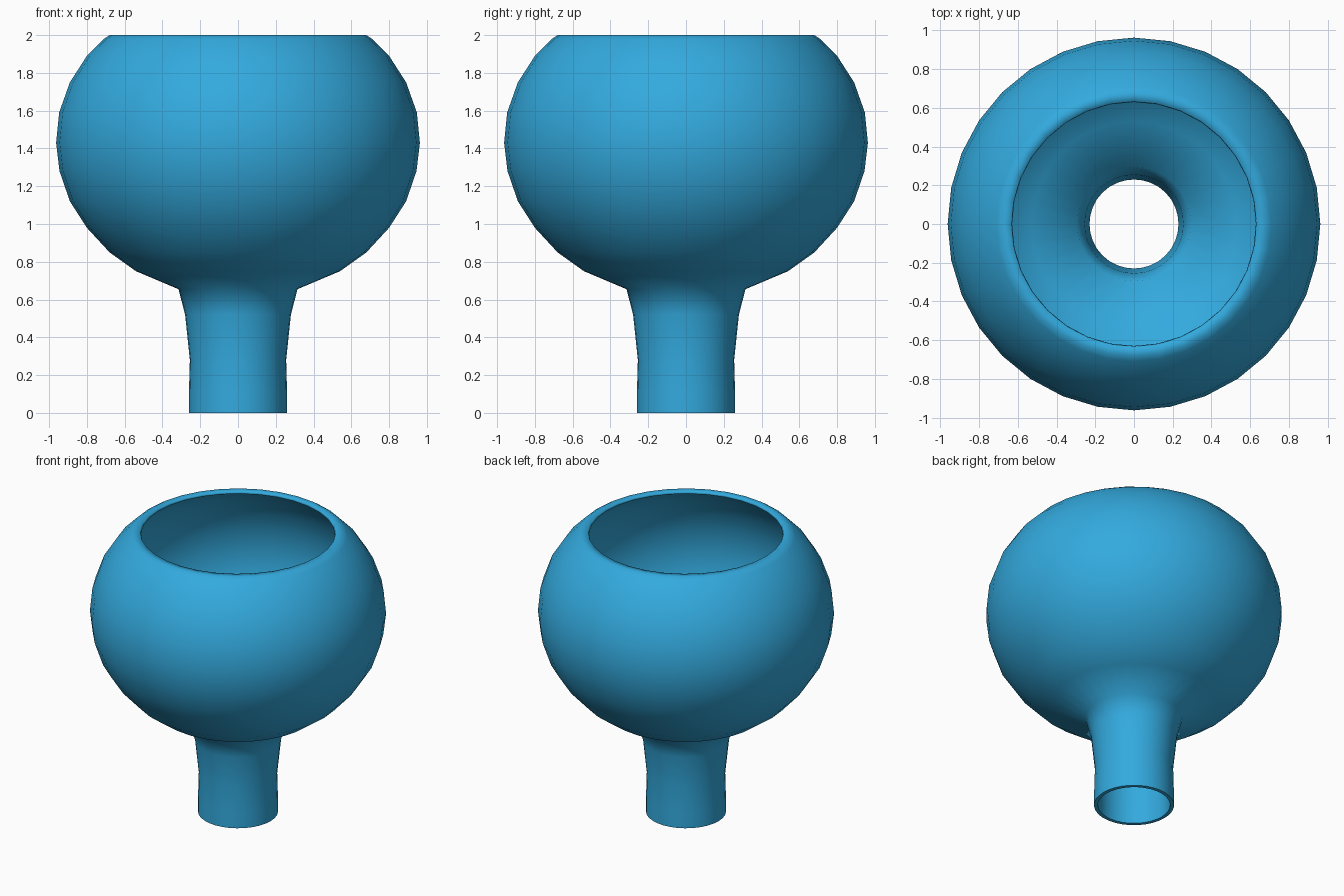
import bpy, bmesh, math

if "Cube" in bpy.data.objects:
    bpy.data.objects.remove(bpy.data.objects["Cube"])

SIDES = 32

# Closed wall cross-section (radius, height): outside going up, then inside going down
outer = [(0.26, 0), (0.26, 0.1), (0.255, 0.28), (0.28, 0.52), (0.315, 0.655),
         (0.54, 0.75), (0.68, 0.85), (0.80, 0.98), (0.89, 1.12), (0.945, 1.28),
         (0.963, 1.43), (0.947, 1.59), (0.89, 1.75), (0.80, 1.89), (0.71, 1.98), (0.68, 2.0)]
inner = [(0.635, 2.0), (0.63, 1.985), (0.69, 1.955), (0.78, 1.87), (0.866, 1.737),
         (0.921, 1.585), (0.937, 1.43), (0.92, 1.287), (0.866, 1.132), (0.78, 0.997),
         (0.665, 0.872), (0.53, 0.775), (0.295, 0.675), (0.255, 0.53), (0.23, 0.28), (0.235, 0)]
profile = outer + inner

# Hollow bowl flowing into an open tube, turned around z
bm = bmesh.new()
rings = [[bm.verts.new((r * math.cos(2 * math.pi * i / SIDES),
                        r * math.sin(2 * math.pi * i / SIDES), z))
          for i in range(SIDES)] for r, z in profile]
for k, ring in enumerate(rings):
    nxt = rings[(k + 1) % len(rings)]
    for i in range(SIDES):
        j = (i + 1) % SIDES
        bm.faces.new((ring[i], ring[j], nxt[j], nxt[i])).smooth = True
bmesh.ops.recalc_face_normals(bm, faces=bm.faces)

# Keep the foot ring crisp
for e in bm.edges:
    if all(v.co.z < 0.001 for v in e.verts):
        e.smooth = False

mesh = bpy.data.meshes.new("bowl_with_stem")
bm.to_mesh(mesh)
bm.free()

blue = bpy.data.materials.new("sky_blue")
blue.diffuse_color = (0.033, 0.40, 0.73, 1)
blue.use_nodes = True
blue.node_tree.nodes["Principled BSDF"].inputs["Base Color"].default_value = blue.diffuse_color
mesh.materials.append(blue)
bpy.context.collection.objects.link(bpy.data.objects.new("bowl_with_stem", mesh))
